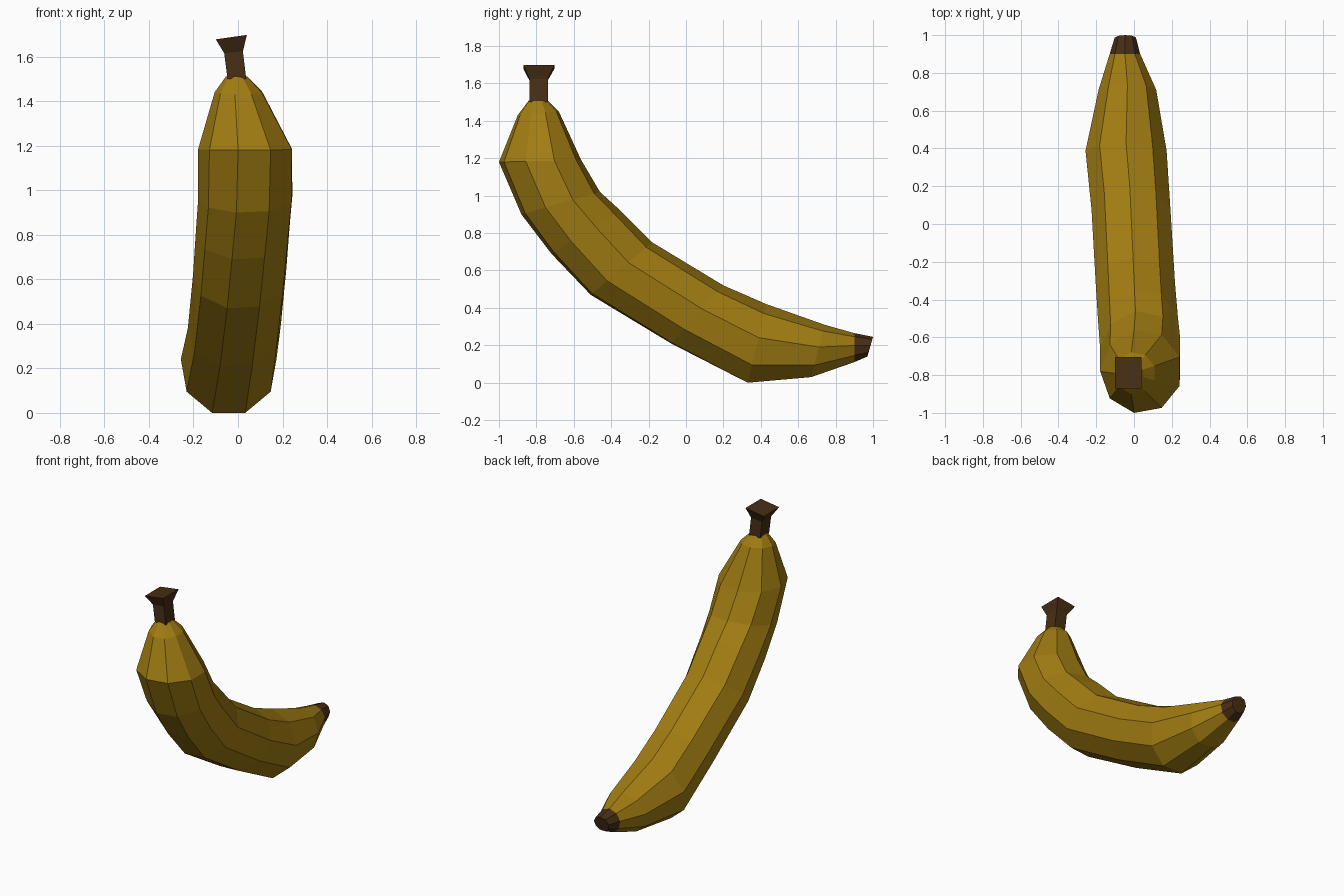
import bpy, bmesh, math

if "Cube" in bpy.data.objects:
    bpy.data.objects.remove(bpy.data.objects["Cube"])


def material(name, rgb):
    m = bpy.data.materials.new(name)
    m.diffuse_color = (*rgb, 1)
    m.use_nodes = True
    m.node_tree.nodes["Principled BSDF"].inputs["Base Color"].default_value = m.diffuse_color
    return m


yellow = material("ripe yellow", (0.36, 0.205, 0.006))
brown = material("dark brown", (0.065, 0.028, 0.007))


def loft(name, rings, mat, cap_start=True, cap_end=True):
    """Skin a list of equal-length point rings into one flat-faced object."""
    bm = bmesh.new()
    loops = [[bm.verts.new(p) for p in ring] for ring in rings]
    n = len(loops[0])
    for a, b in zip(loops, loops[1:]):
        for k in range(n):
            j = (k + 1) % n
            bm.faces.new((a[k], a[j], b[j], b[k]))
    if cap_start:
        bm.faces.new(loops[0][::-1])
    if cap_end:
        bm.faces.new(loops[-1])
    bmesh.ops.recalc_face_normals(bm, faces=bm.faces)
    me = bpy.data.meshes.new(name)
    bm.to_mesh(me)
    bm.free()
    me.materials.append(mat)
    ob = bpy.data.objects.new(name, me)
    bpy.context.collection.objects.link(ob)
    return ob


def section(outer, inner, cx, rx, twist):
    """Nine-sided section spanning outer to inner (y, z) points of the curve."""
    angles = [math.radians(twist + 40 * k) for k in range(9)]
    s = [math.sin(a) for a in angles]
    lo, hi = min(s), max(s)
    pts = []
    for a, v in zip(angles, s):
        t = (v - lo) / (hi - lo)
        pts.append((cx + rx * math.cos(a),
                    outer[0] + (inner[0] - outer[0]) * t,
                    outer[1] + (inner[1] - outer[1]) * t))
    return pts


# Sections from stem to tip: outer (y, z), inner (y, z), centre x, half width
spec = [
    ((-0.84, 1.51), (-0.74, 1.51), -0.005, 0.05),
    ((-0.90, 1.43), (-0.68, 1.45), 0.005, 0.11),
    ((-1.00, 1.18), (-0.56, 1.19), 0.038, 0.217),
    ((-0.88, 0.90), (-0.46, 1.02), 0.038, 0.217),
    ((-0.72, 0.69), (-0.35, 0.92), 0.025, 0.215),
    ((-0.51, 0.47), (-0.18, 0.75), 0.01, 0.213),
    ((-0.08, 0.21), (0.20, 0.52), -0.015, 0.212),
    ((0.33, 0.00), (0.43, 0.42), -0.042, 0.218),
    ((0.67, 0.03), (0.74, 0.31), -0.035, 0.155),
    ((0.90, 0.11), (0.90, 0.265), -0.048, 0.082),
    ((0.97, 0.14), (1.00, 0.245), -0.046, 0.057),
]
rings = [section(o, i, cx, rx, -100 - 10 * min(max(k - 2, 0) / 5, 1))
         for k, (o, i, cx, rx) in enumerate(spec)]

# Peel and blossom tip
loft("banana_peel", rings[:10], yellow, cap_end=False)
loft("blossom_tip", rings[9:], brown, cap_start=False)


# Square stem with a flared, slightly tilted cut end
def square(cx, cy, h, hy, z, tilt=0):
    return [(cx + sx * h, cy + sy * hy, z + sx * tilt)
            for sx, sy in ((-1, -1), (1, -1), (1, 1), (-1, 1))]


loft("stem", [
    square(-0.005, -0.788, 0.042, 0.049, 1.50),
    square(-0.02, -0.788, 0.042, 0.049, 1.62, 0.004),
    square(-0.03, -0.787, 0.07, 0.083, 1.688, 0.01),
], brown)
